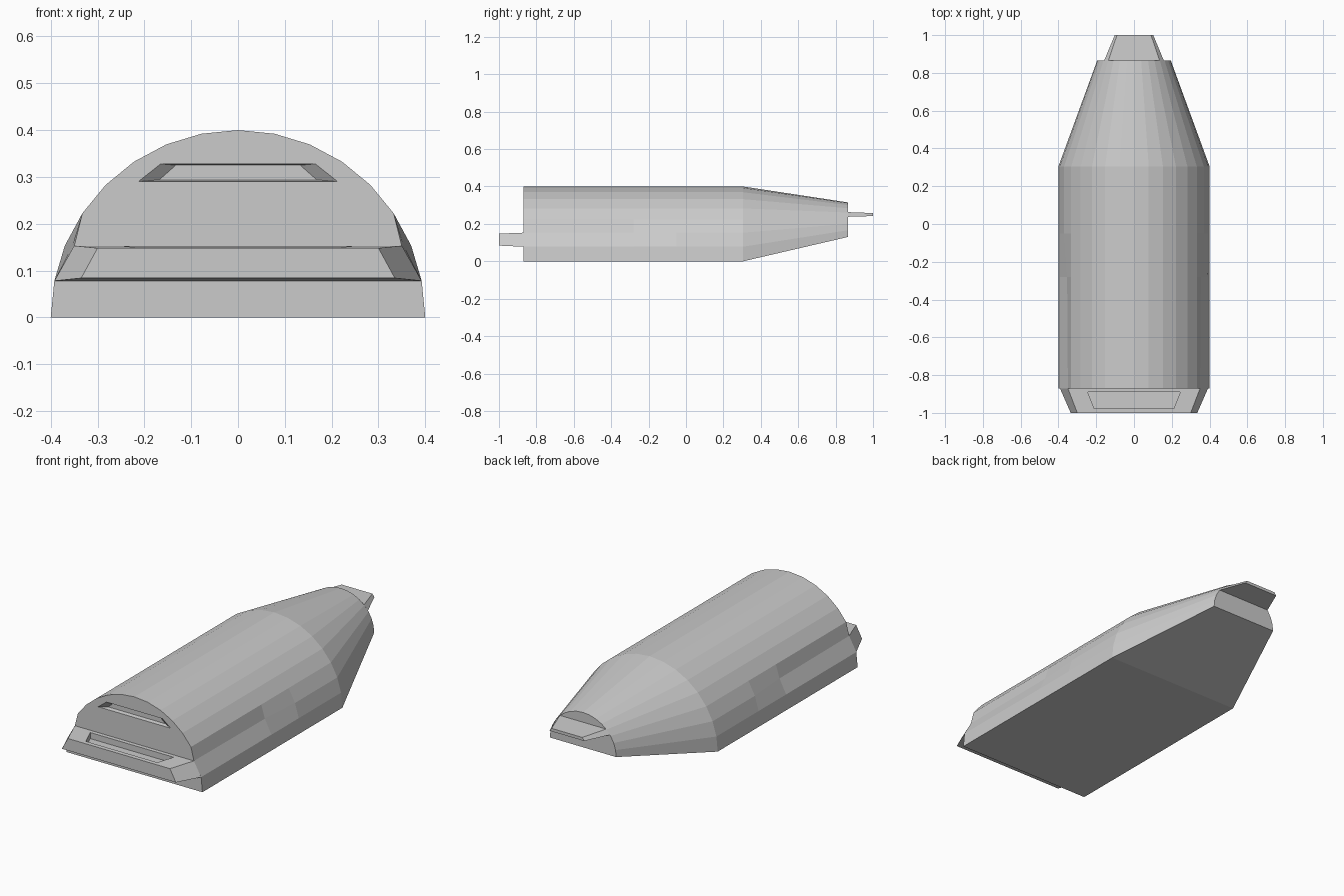
import bpy, bmesh
from math import sin, cos, pi

if "Cube" in bpy.data.objects:
    bpy.data.objects.remove(bpy.data.objects["Cube"])


def loft(name, rings):
    """Skin a list of equal-length rings and close both ends."""
    bm = bmesh.new()
    loops = [[bm.verts.new(p) for p in r] for r in rings]
    n = len(loops[0])
    for a, b in zip(loops, loops[1:]):
        for i in range(n):
            j = (i + 1) % n
            bm.faces.new((a[i], a[j], b[j], b[i]))
    bm.faces.new(loops[0])
    bm.faces.new(loops[-1])
    bmesh.ops.recalc_face_normals(bm, faces=bm.faces)
    me = bpy.data.meshes.new(name)
    bm.to_mesh(me)
    bm.free()
    ob = bpy.data.objects.new(name, me)
    bpy.context.collection.objects.link(ob)
    return ob


def trapezoid(y, z0, w0, z1, w1):
    """Upright trapezoid at depth y: bottom z0 half-width w0, top z1 half-width w1."""
    return [(-w0, y, z0), (w0, y, z0), (w1, y, z1), (-w1, y, z1)]


def cut(target, cutter):
    cutter.hide_render = True
    cutter.hide_viewport = False
    cutter.display_type = 'WIRE'
    mod = target.modifiers.new("recess", 'BOOLEAN')
    mod.operation = 'DIFFERENCE'
    mod.solver = 'EXACT'
    mod.object = cutter


def section(y, sx=1, sz=1, lift=0, waist=0.37):
    """Half-round hull section of 16 sides; waist pinches the second row up."""
    ring = []
    for i in range(17):
        a = pi * i / 16
        x = 0.4 * cos(a)
        if i in (2, 14):
            x = waist if i == 2 else -waist
        ring.append((x * sx, y, lift + 0.4 * sin(a) * sz))
    return ring


# Half-round hull with tapered tail
hull = loft("hull", [
    section(-0.87, waist=0.35),
    section(-0.28, waist=0.354),
    section(-0.05),
    section(0.305),
    section(0.865, 0.4875, 0.4625, 0.13),
])

# Front window recess
window = loft("window_cutter", [
    trapezoid(-0.90, 0.29, 0.213, 0.328, 0.165),
    trapezoid(-0.87, 0.29, 0.213, 0.328, 0.165),
    trapezoid(-0.85, 0.294, 0.168, 0.325, 0.133),
])
cut(hull, window)

# Front ledge
ledge = loft("front_ledge", [
    trapezoid(-0.87, 0.078, 0.392, 0.153, 0.35),
    trapezoid(-1.0, 0.084, 0.335, 0.148, 0.30),
])

# Slot in top of ledge
slot = loft("slot_cutter", [
    trapezoid(-0.89, 0.12, 0.245, 0.20, 0.245),
    trapezoid(-0.978, 0.12, 0.21, 0.20, 0.21),
])
cut(ledge, slot)

# Thin tail plate
loft("tail_plate", [
    trapezoid(0.865, 0.238, 0.158, 0.263, 0.136),
    trapezoid(1.0, 0.242, 0.102, 0.258, 0.09),
])
